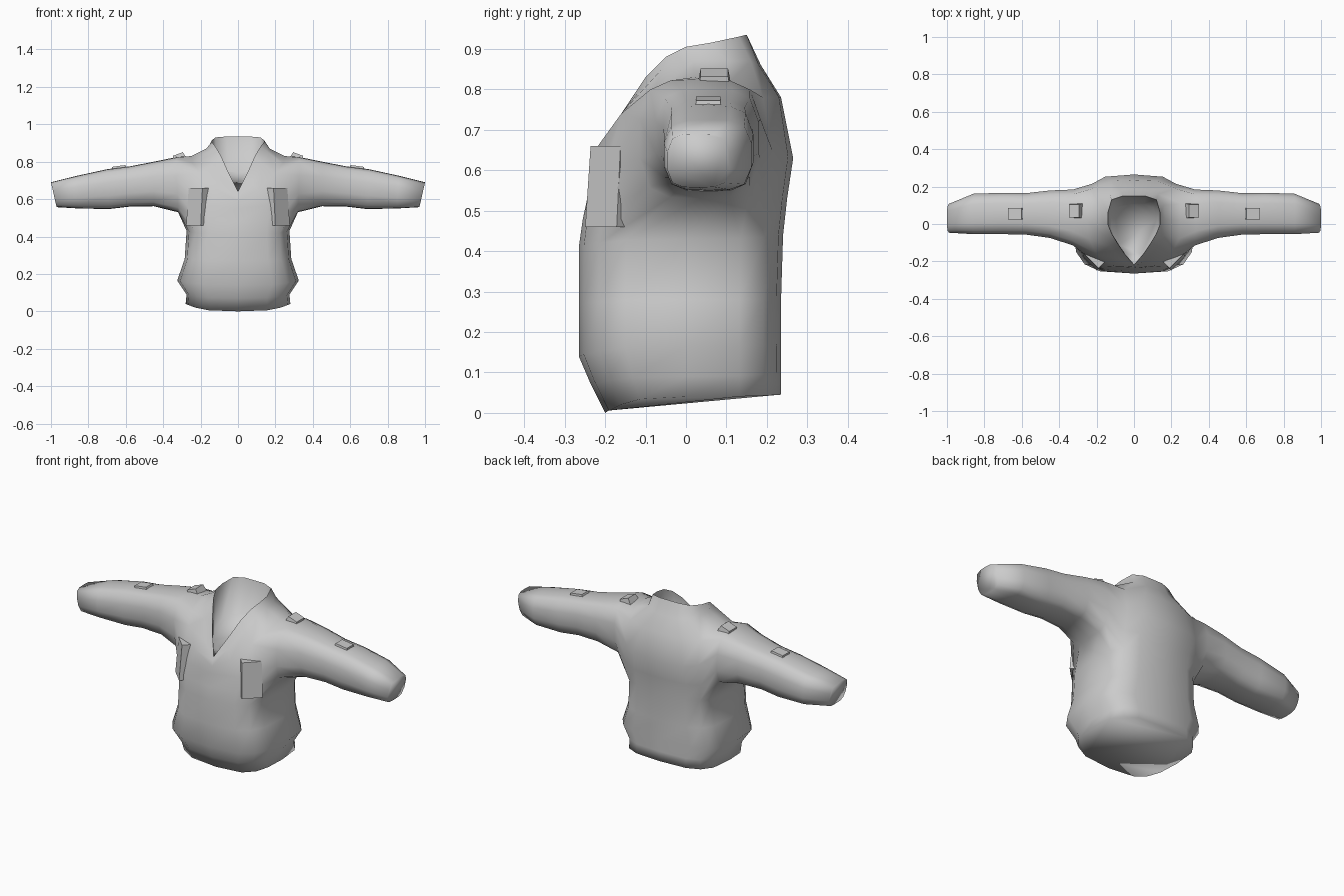
import bpy, bmesh, math
from mathutils import Matrix, Vector

cube = bpy.data.objects.get("Cube")
if cube:
    bpy.data.objects.remove(cube, do_unlink=True)

fabric = bpy.data.materials.new("grey_fabric")
fabric.use_nodes = True
grey = (0.6, 0.6, 0.6, 1)
fabric.diffuse_color = grey
fabric.node_tree.nodes["Principled BSDF"].inputs["Base Color"].default_value = grey

HALF = 8            # ring steps from front centre to back centre
COUNT = HALF * 2


def finish(bm, name, angle):
    """Turn a bmesh into a shaded object."""
    bmesh.ops.recalc_face_normals(bm, faces=bm.faces[:])
    mesh = bpy.data.meshes.new(name)
    bm.to_mesh(mesh)
    bm.free()
    mesh.materials.append(fabric)
    obj = bpy.data.objects.new(name, mesh)
    bpy.context.collection.objects.link(obj)
    bpy.ops.object.select_all(action="DESELECT")
    obj.select_set(True)
    bpy.context.view_layer.objects.active = obj
    bpy.ops.object.shade_smooth_by_angle(angle=math.radians(angle))
    return obj


def torso_half(z_front, z_side, z_back, width, y_front, y_back):
    """Half of a rounded-square ring, front centre to back centre."""
    points = []
    for i in range(HALF + 1):
        a = math.pi * i / HALF
        s, c = math.sin(a), math.cos(a)
        y_end, z_end = (y_front, z_front) if c > 0 else (y_back, z_back)
        points.append((width * max(s, 0) ** 0.6, y_end * abs(c) ** 0.6,
                       z_side + (z_end - z_side) * c * c))
    return points


def add_ring(bm, half):
    """Mirror a half ring across x and add its vertices."""
    other = [(-x, y, z) for x, y, z in half[-2:0:-1]]
    return [bm.verts.new(p) for p in half + other]


def bridge(bm, a, b, skip=()):
    n = len(a)
    for i in range(n):
        if i not in skip:
            j = (i + 1) % n
            bm.faces.new((a[i], a[j], b[j], b[i]))


# Torso from hem to chest: front, side and back height, width, front, back
lower = [torso_half(*row) for row in (
    (0.0, 0.04, 0.045, 0.28, -0.20, 0.235),
    (0.07, 0.09, 0.10, 0.275, -0.235, 0.235),
    (0.14, 0.165, 0.17, 0.325, -0.265, 0.235),
    (0.27, 0.28, 0.28, 0.285, -0.265, 0.235),
    (0.41, 0.43, 0.44, 0.275, -0.265, 0.24),
    (0.48, 0.53, 0.53, 0.285, -0.255, 0.25),
    (0.55, 0.66, 0.63, 0.275, -0.24, 0.265))]

# Shoulder line, collar base and collar edge, front centre to back centre
shoulder = [(0, -.235, .59), (.11, -.225, .65), (.2, -.16, .74),
            (.24, -.08, .79), (.25, .02, .83), (.25, .11, .82),
            (.22, .19, .78), (.12, .23, .78), (0, .235, .78)]
collar_base = [(0, -.23, .62), (.07, -.19, .69), (.13, -.12, .79),
               (.16, -.06, .85), (.17, .02, .87), (.16, .1, .87),
               (.13, .16, .87), (.07, .18, .86), (0, .185, .86)]
collar_edge = [(0, -.22, .64), (.05, -.16, .74), (.09, -.1, .83),
               (.12, -.05, .88), (.14, 0, .905), (.14, .06, .915),
               (.12, .13, .93), (.06, .15, .935), (0, .15, .935)]
# The inside of the collar drops to a sloping floor
inner = []
for x, y, z in collar_edge:
    y_in = 0.86 * y - 0.025
    inner.append((0.88 * x, y_in, 0.635 + 0.35 * (y_in + 0.215)))

bm = bmesh.new()
rings = [add_ring(bm, h) for h in
         lower + [shoulder, collar_base, collar_edge, inner]]

# Leave armholes open on both sides between the chest and shoulder rows
first, last = 4, 7
armhole = set(range(2, 6)) | {COUNT - 1 - i for i in range(2, 6)}
for r in range(len(rings) - 1):
    bridge(bm, rings[r], rings[r + 1], armhole if first <= r < last else ())
bm.faces.new(rings[0])
bm.faces.new(rings[-1])

# Grid path around an armhole: ring row and column
path = [(first, c) for c in range(2, 7)] + [(r, 6) for r in range(first + 1, last)]
path += [(last, c) for c in range(6, 1, -1)]
path += [(r, 2) for r in range(last - 1, first, -1)]

# Sleeve sections: top x, bottom x, low z, high z, front y, back y
sleeve = ((.33, .32, .53, .825, -.115, .185),
          (.45, .45, .562, .8, -.075, .18),
          (.58, .58, .56, .775, -.057, .165),
          (.70, .69, .547, .76, -.055, .167),
          (.86, .85, .55, .725, -.055, .163),
          (1.0, .97, .557, .69, -.047, .108))
ROUND = 3.6         # higher gives squarer sleeves
for side in (1, -1):
    loop = [rings[r][c if side > 0 else COUNT - c] for r, c in path]
    for x_top, x_low, z0, z1, y0, y1 in sleeve:
        section = []
        for r, c in path:
            u = (c - 4) / 2
            v = 2 * (r - first) / (last - first) - 1
            size = (abs(u) ** ROUND + abs(v) ** ROUND) ** (1 / ROUND)
            u, v = u / size, v / size
            t = (v + 1) / 2
            section.append(bm.verts.new((side * (x_low + (x_top - x_low) * t),
                                         (y0 + y1) / 2 + u * (y1 - y0) / 2,
                                         z0 + (z1 - z0) * t)))
        bridge(bm, loop, section)
        loop = section
    bm.faces.new(loop)
finish(bm, "jacket_body", 110)


def block(name, centre, size, axis, degrees, taper_x, taper_y):
    """A small block, narrower on its local top."""
    bm = bmesh.new()
    bmesh.ops.create_cube(bm, size=1)
    for v in bm.verts:
        if v.co.z > 0:
            v.co.x *= taper_x
            v.co.y *= taper_y
        v.co = Vector(a * b for a, b in zip(v.co, size))
    turn = Matrix.Rotation(math.radians(degrees), 4, axis)
    bm.transform(Matrix.Translation(centre) @ turn)
    return finish(bm, name, 60)


# Chest pockets wrap the front corners; tabs sit on top of the sleeves
for side, word in ((1, "left"), (-1, "right")):
    block(word + "_chest_pocket", (side * .21, -.182, .56),
          (.11, .08, .2), "Z", side * 45, 0.95, 0.6)
    block(word + "_sleeve_tab", (side * .635, .055, .76),
          (.09, .07, .035), "Y", side * 8, 0.8, 0.85)
    block(word + "_shoulder_tab", (side * .315, .07, .825),
          (.07, .08, .035), "Y", side * 20, 0.8, 0.85)
